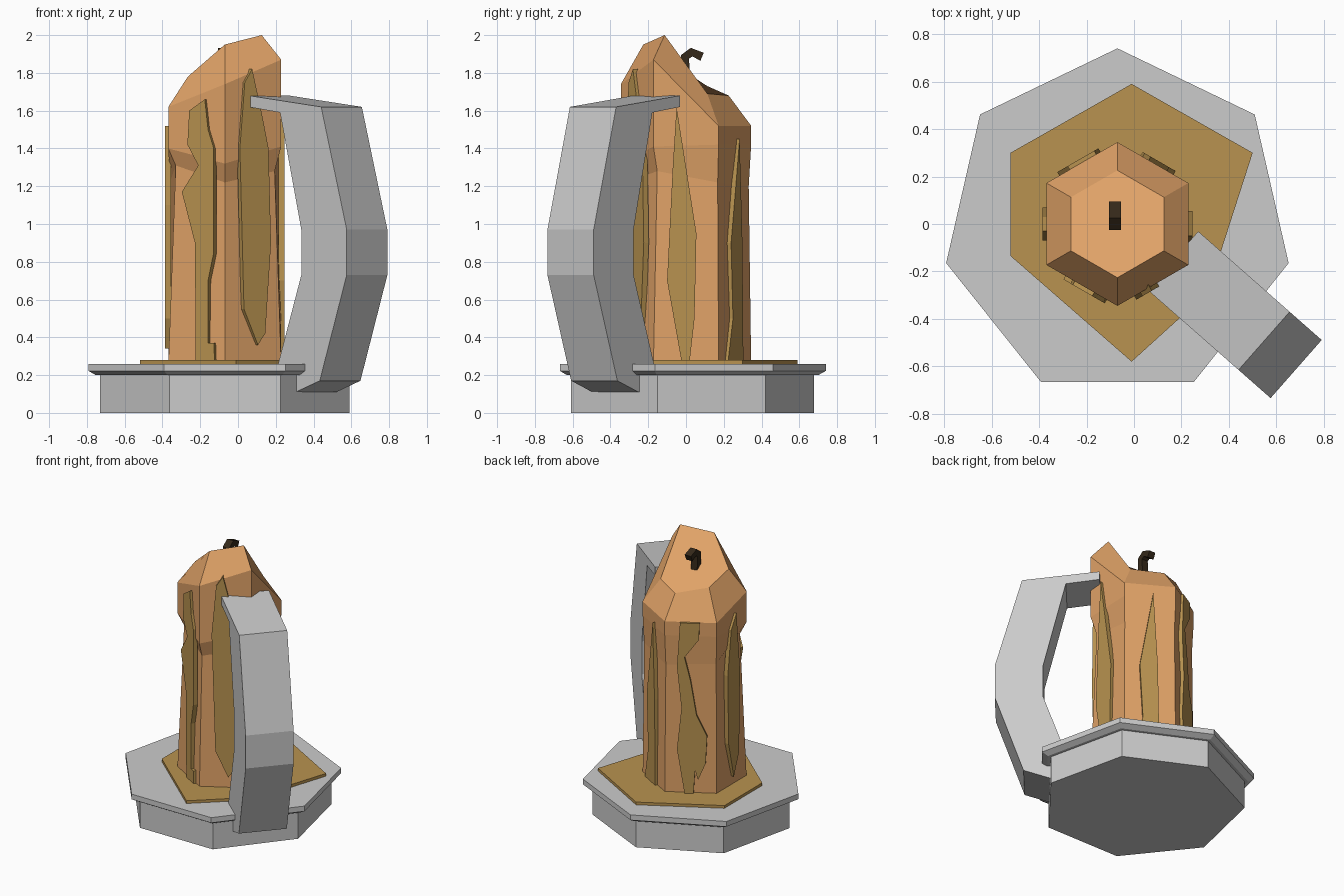
import bpy, bmesh, math
from mathutils import Vector

AX, AY = -0.07, 0.0          # candle and base axis


def material(name, col):
    m = bpy.data.materials.new(name)
    m.diffuse_color = (*col, 1)
    return m


WAX = material("wax", (0.74, 0.36, 0.135))
DRIP = material("drip_wax", (0.48, 0.29, 0.08))
CHAR = material("charred", (0.035, 0.022, 0.01))


def loft(name, rings, mat=None):
    """Skin equal-length rings of points and cap both ends."""
    bm = bmesh.new()
    vs = [[bm.verts.new(p) for p in r] for r in rings]
    n = len(vs[0])
    for a, b in zip(vs, vs[1:]):
        for i in range(n):
            j = (i + 1) % n
            bm.faces.new((a[i], a[j], b[j], b[i]))
    bm.faces.new(vs[0][::-1])
    bm.faces.new(vs[-1])
    bmesh.ops.recalc_face_normals(bm, faces=bm.faces)
    me = bpy.data.meshes.new(name)
    bm.to_mesh(me)
    bm.free()
    ob = bpy.data.objects.new(name, me)
    bpy.context.collection.objects.link(ob)
    if mat:
        me.materials.append(mat)
    return ob


def ring(n, r, z, start):
    """Regular ring; r and z may be one value or one per corner."""
    rs = r if isinstance(r, (list, tuple)) else [r] * n
    zs = z if isinstance(z, (list, tuple)) else [z] * n
    out = []
    for i in range(n):
        a = math.radians(start + 360 * i / n)
        out.append((AX + rs[i] * math.cos(a), AY + rs[i] * math.sin(a), zs[i]))
    return out


# seven-sided base dish with a bevelled rim
loft("base_dish", [ring(7, r, z, 90) for r, z in
     [(0.677, 0), (0.677, 0.2), (0.70, 0.2), (0.74, 0.222), (0.74, 0.26)]])

# melted wax puddle
puddle = [(-0.01, 0.59), (-0.52, 0.30), (-0.52, -0.135), (-0.01, -0.58),
          (0.31, -0.29), (0.50, 0.30)]
loft("wax_puddle", [[(x, y, z) for x, y in puddle] for z in (0.25, 0.28)], DRIP)

# candle body: corners run left front, front, right front, right back, back, left back
R = 0.345
loft("candle", [
    ring(6, R, 0.25, 210),
    ring(6, [0.30, 0.315, 0.305, 0.335, 0.332, 0.335],
         [1.31, 1.22, 1.28, 1.22, 1.20, 1.22], 210),
    ring(6, R, [1.40, 1.32, 1.41, 1.42, 1.42, 1.42], 210),
    ring(6, R, [1.62, 1.74, 1.87, 1.52, 1.52, 1.52], 210),
    ring(6, 0.226, [1.78, 1.95, 2.0, 1.69, 1.68, 1.73], 210)], WAX)

# bent wick
path = [(0.0, 1.76), (-0.005, 1.885), (0.03, 1.91), (0.085, 1.885)]
normals = [(1, 0), (0.9, -0.42), (0.2, -0.98), (-0.4, -0.92)]
wick = []
for (y, z), (ny, nz) in zip(path, normals):
    wick.append([(-0.08 + sx * 0.025, y + sn * 0.023 * ny, z + sn * 0.023 * nz)
                 for sx, sn in ((-1, -1), (1, -1), (1, 1), (-1, 1))])
loft("wick", wick, CHAR)

# drips: outline (sideways, height) lying on each candle face
drips = {
    240: [(0.06, 1.66), (-0.035, 1.60), (-0.046, 1.42), (0.02, 1.31), (-0.08, 1.17),
          (0.0, 0.90), (0.005, 0.28), (0.12, 0.28), (0.115, 0.37), (0.08, 0.37),
          (0.08, 0.7), (0.115, 0.85), (0.115, 1.40), (0.08, 1.5)],
    300: [(-0.015, 1.82), (-0.06, 1.75), (-0.09, 1.4), (-0.065, 0.55), (0.02, 0.36),
          (0.065, 0.42), (0.10, 0.9), (0.085, 1.4), (0.045, 1.58)],
    0: [(-0.05, 1.62), (-0.07, 1.3), (-0.10, 0.7), (-0.025, 0.28), (0.02, 0.28),
        (0.045, 0.5), (0.055, 0.95)],
    60: [(0.02, 1.45), (-0.02, 1.2), (-0.07, 0.9), (-0.05, 0.5), (-0.10, 0.28),
         (0.06, 0.28), (0.05, 0.9)],
    120: [(-0.07, 1.52), (-0.09, 1.2), (-0.06, 0.9), (-0.09, 0.6), (-0.04, 0.28),
          (0.02, 0.28), (0.03, 0.45), (0.05, 0.38), (0.10, 0.5), (0.11, 0.7),
          (0.04, 0.85), (0.0, 1.1), (-0.04, 1.27), (0.055, 1.4), (0.06, 1.52)],
    180: [(0.03, 1.52), (-0.03, 1.42), (-0.07, 1.1), (-0.06, 0.6), (0.0, 0.34),
          (0.06, 0.5), (0.07, 1.1)],
}
for deg, outline in drips.items():
    a = math.radians(deg)
    nrm = Vector((math.cos(a), math.sin(a), 0))
    tan = Vector((-math.sin(a), math.cos(a), 0))
    o = Vector((AX, AY, 0))
    loft(f"drip_{deg}", [[o + nrm * d + tan * u + Vector((0, 0, z)) for u, z in outline]
                         for d in (0.285, 0.316)], DRIP)

# handle: side profile (distance, height) swept across its width
profile = [(0.217, 1.68), (0.73, 1.62), (0.91, 0.97), (0.91, 0.73), (0.72, 0.17),
           (0.55, 0.11), (0.42, 0.12), (0.42, 0.24), (0.59, 0.73), (0.59, 0.97),
           (0.44, 1.59), (0.217, 1.62)]
d = Vector((0.75, -0.66, 0)).normalized()
w = Vector((0.66, 0.75, 0)).normalized()
o = Vector((0, -0.01, 0))
loft("handle", [[o + d * r + w * s + Vector((0, 0, z)) for r, z in profile]
                for s in (-0.163, 0.163)])
